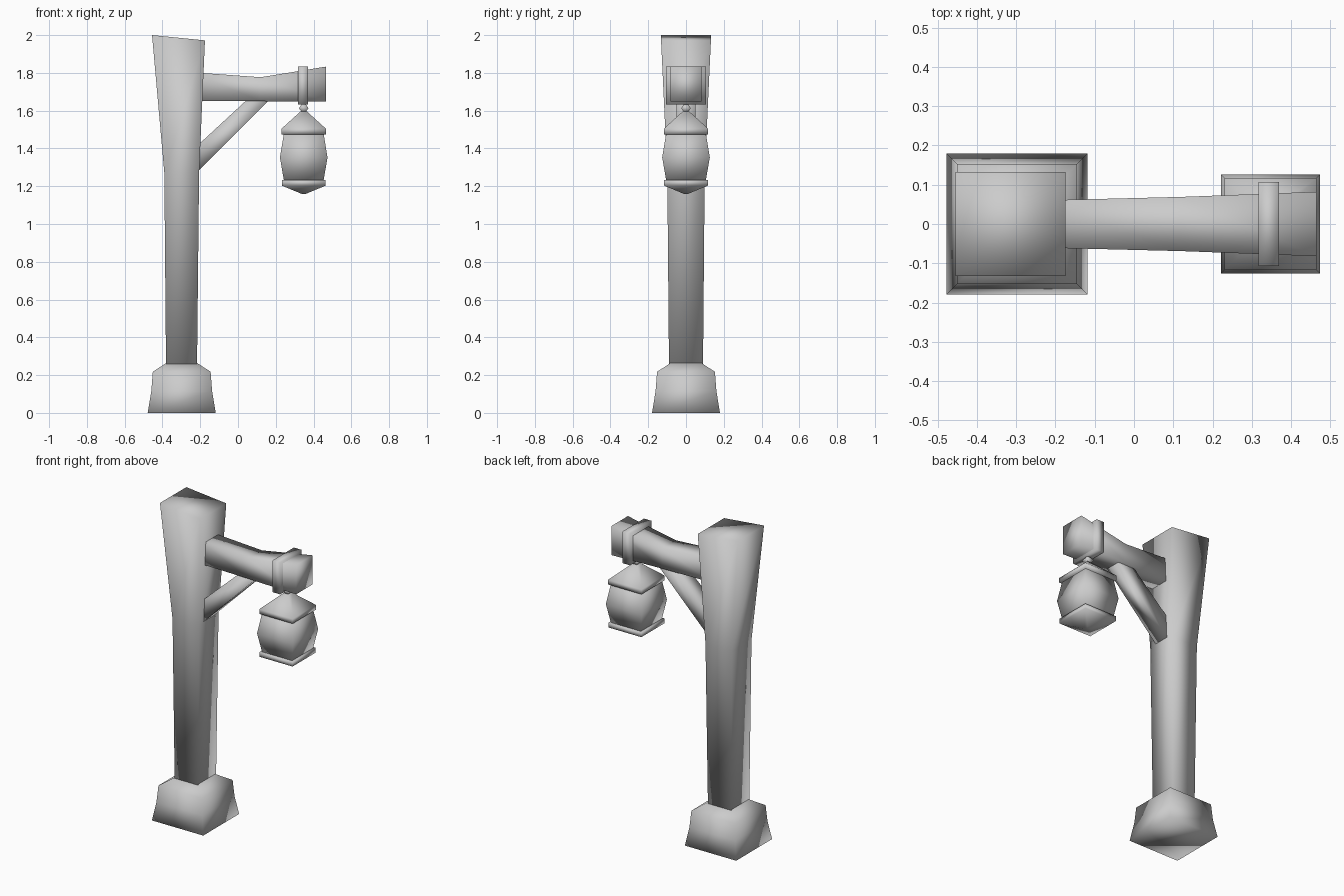
import bpy, bmesh
from mathutils import Vector

if "Cube" in bpy.data.objects:
    bpy.data.objects.remove(bpy.data.objects["Cube"])


def loft(name, rings):
    """Skin a chain of four-cornered rings and cap both ends, smooth shaded."""
    bm = bmesh.new()
    loops = [[bm.verts.new(p) for p in ring] for ring in rings]
    for a, b in zip(loops, loops[1:]):
        for i in range(4):
            j = (i + 1) % 4
            bm.faces.new((a[i], a[j], b[j], b[i]))
    bm.faces.new(loops[0][::-1])
    bm.faces.new(loops[-1])
    bmesh.ops.recalc_face_normals(bm, faces=bm.faces)
    for f in bm.faces:
        f.smooth = True
    me = bpy.data.meshes.new(name)
    bm.to_mesh(me)
    bm.free()
    ob = bpy.data.objects.new(name, me)
    bpy.context.collection.objects.link(ob)
    return ob


def flat_ring(x, z, hx, hy, slope=0.0):
    """Horizontal rectangle; slope tilts it along x."""
    return [(x + sx * hx, sy * hy, z + sx * hx * slope)
            for sx, sy in ((-1, -1), (1, -1), (1, 1), (-1, 1))]


def stack(name, x, levels):
    return loft(name, [flat_ring(x, z, h, h) for z, h in levels])


def arm_ring(x, z0, z1, hy):
    return [(x, -hy, z0), (x, hy, z0), (x, hy, z1), (x, -hy, z1)]


# Post foot
stack("post_foot", -0.298, [(0, 0.18), (0.115, 0.161), (0.218, 0.153), (0.265, 0.08)])

# Post, flaring to a slanted top
loft("post", [flat_ring(-0.299, 0.24, 0.082, 0.09),
              flat_ring(-0.298, 1.27, 0.092, 0.099),
              flat_ring(-0.315, 1.986, 0.14, 0.132, -0.1)])

# Cross arm with a sagging top edge
loft("cross_arm", [arm_ring(-0.24, 1.65, 1.803, 0.06),
                   arm_ring(0.12, 1.65, 1.777, 0.069),
                   arm_ring(0.465, 1.648, 1.833, 0.082)])

# Diagonal brace
loft("brace", [[(-0.215, -0.05, 1.275), (-0.215, 0.05, 1.275),
                (-0.215, 0.05, 1.415), (-0.215, -0.05, 1.415)],
               [(0.17, -0.05, 1.66), (0.17, 0.05, 1.66),
                (0.05, 0.05, 1.66), (0.05, -0.05, 1.66)]])

# Strap around the arm
loft("arm_strap", [arm_ring(x, 1.632, 1.833, 0.107) for x in (0.317, 0.37)])

# Lantern, stacked from square sections
LX = 0.348
stack("lantern_hook", LX, [(1.585, 0.012), (1.597, 0.014), (1.613, 0.025), (1.636, 0.01)])
stack("lantern_roof", LX, [(1.475, 0.117), (1.505, 0.117), (1.595, 0.018)])
stack("lantern_body", LX, [(1.225, 0.104), (1.352, 0.126), (1.485, 0.104)])
stack("lantern_base", LX, [(1.16, 0.012), (1.203, 0.116), (1.233, 0.116)])
